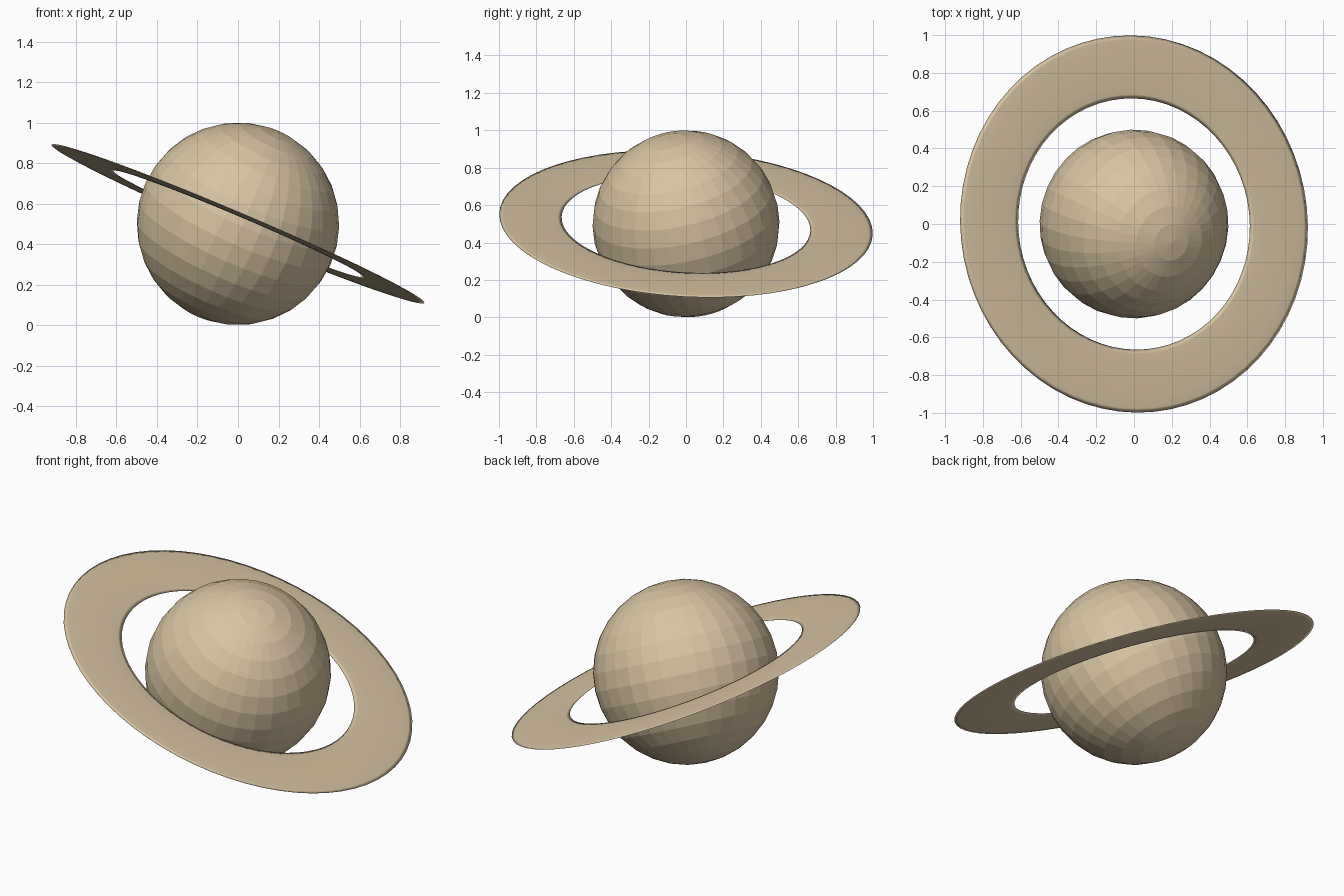
import bpy
from mathutils import Vector, Matrix

if "Cube" in bpy.data.objects:
    bpy.data.objects.remove(bpy.data.objects["Cube"])

sand = bpy.data.materials.new("pale_sand")
sand.diffuse_color = (0.68, 0.55, 0.36, 1.0)
sand.use_nodes = True
sand.node_tree.nodes["Principled BSDF"].inputs["Base Color"].default_value = sand.diffuse_color
CENTRE = Vector((0, 0, 0.5))
UP = Vector((0, 0, 1))


def place(name, axis, squash=1.0):
    """Squash the new primitive along its axis, tilt it and move it to the centre."""
    obj = bpy.context.object
    obj.name = name
    tilt = UP.rotation_difference(Vector(axis).normalized()).to_matrix().to_4x4()
    flat = Matrix.Diagonal((1, 1, squash, 1))
    obj.data.transform(Matrix.Translation(CENTRE) @ tilt @ flat)
    obj.data.materials.append(sand)
    return obj


# Planet: faceted ball with a tilted pole
bpy.ops.mesh.primitive_uv_sphere_add(segments=32, ring_count=16, radius=0.5)
place("planet", (0.4, -0.2, 0.89))

# Ring: very flat smooth torus around the planet
bpy.ops.mesh.primitive_torus_add(major_segments=64, minor_segments=12,
                                 major_radius=0.833, minor_radius=0.167)
ring = place("ring", (0.39, 0.055, 0.919), squash=0.03)
ring.data.shade_smooth()
